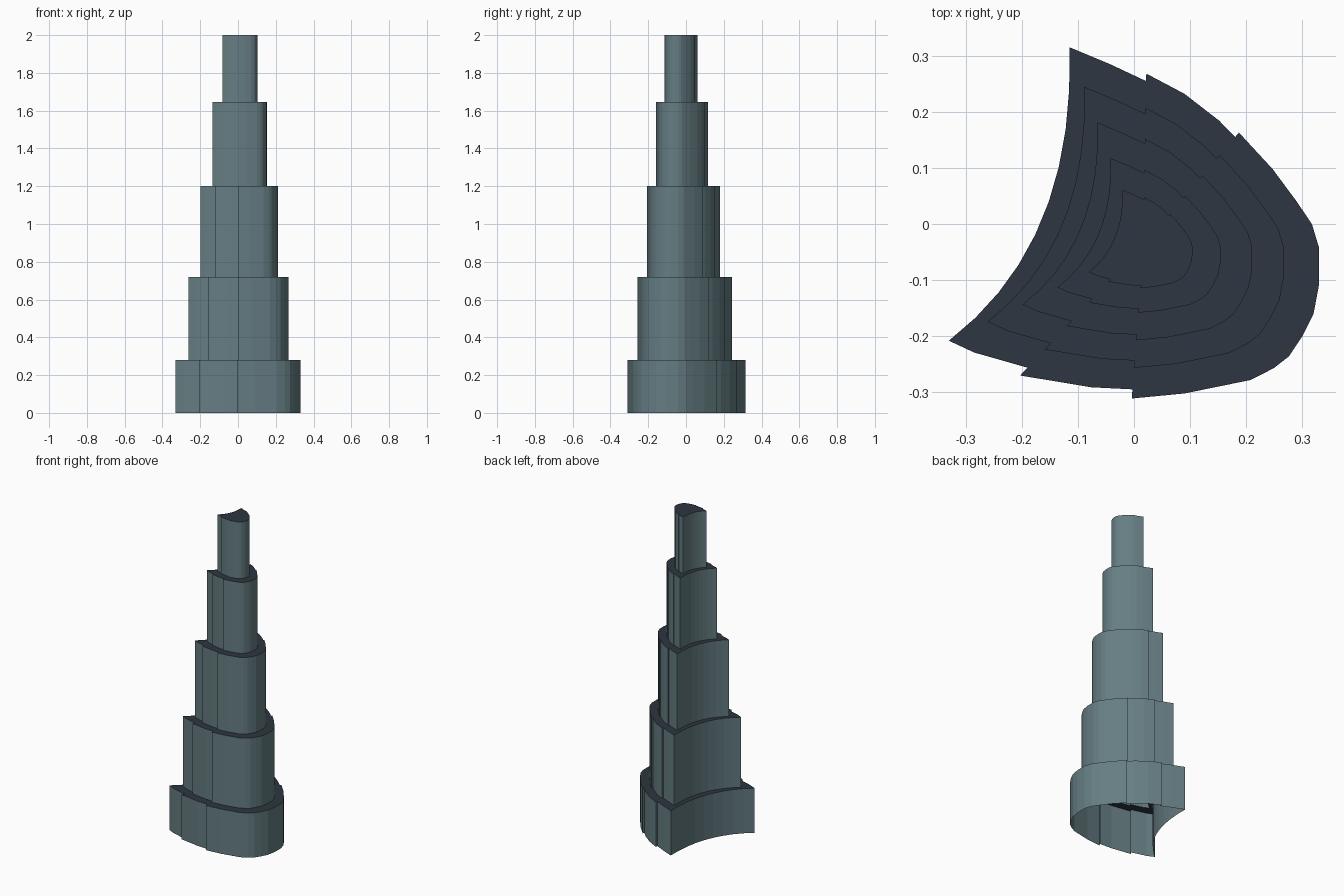
import bpy
import bmesh
from mathutils import Vector

default_cube = bpy.data.objects.get("Cube")
if default_cube:
    bpy.data.objects.remove(default_cube, do_unlink=True)


def make_material(name, colour):
    material = bpy.data.materials.new(name)
    material.use_nodes = True
    material.diffuse_color = colour
    shader = material.node_tree.nodes["Principled BSDF"]
    shader.inputs["Base Color"].default_value = colour
    return material


def curve_points(start, control, end, steps):
    """Quadratic curve, without its two end points."""
    a, b, c = Vector(start), Vector(control), Vector(end)
    result = []
    for i in range(1, steps):
        t = i / steps
        result.append(a * (1 - t) ** 2 + b * 2 * t * (1 - t) + c * t ** 2)
    return result


wall_colour = make_material("slate teal wall", (0.13, 0.205, 0.225, 1))
roof_colour = make_material("dark slate roof", (0.027, 0.037, 0.052, 1))

# Footprint: stepped convex side, clockwise from the back tip to the left tip
back_tip, side_tip = (-0.115, 0.315), (-0.33, -0.208)
footprint = [Vector(p) for p in (
    back_tip, (-0.043, 0.285), (0.021, 0.255),
    (0.022, 0.268), (0.09, 0.232), (0.152, 0.184), (0.183, 0.152),
    (0.187, 0.163), (0.247, 0.098), (0.29, 0.04), (0.317, 0),
    (0.33, -0.043), (0.33, -0.107), (0.32, -0.16), (0.3, -0.2),
    (0.276, -0.236), (0.249, -0.257), (0.208, -0.278), (0.09, -0.302),
    (-0.004, -0.311), (0.004, -0.295), (-0.076, -0.291), (-0.203, -0.27),
    (-0.19, -0.256), (-0.285, -0.229), side_tip)]
# Concave side of the footprint
footprint += curve_points(side_tip, (-0.104, -0.034), back_tip, 9)
footprint.reverse()

# Each tier: scale about the tower axis, bottom and top height
axis = Vector((0.016, -0.038))
tiers = ((1, 0, 0.28), (0.8, 0.28, 0.72), (0.62, 0.72, 1.2),
         (0.44, 1.2, 1.645), (0.28, 1.645, 2))

# One continuous shell: walls and ledges alternate, open underneath
bm = bmesh.new()
rings = []
for scale, bottom, top in tiers:
    for z in (bottom, top):
        outline = [axis + (p - axis) * scale for p in footprint]
        rings.append([bm.verts.new((p.x, p.y, z)) for p in outline])

count = len(footprint)
for level, (lower, upper) in enumerate(zip(rings, rings[1:])):
    for i in range(count):
        j = (i + 1) % count
        face = bm.faces.new((lower[i], lower[j], upper[j], upper[i]))
        face.material_index = level % 2
roof = bm.faces.new(rings[-1])
roof.material_index = 1
bm.normal_update()

mesh = bpy.data.meshes.new("tiered_tower")
bm.to_mesh(mesh)
bm.free()
mesh.materials.append(wall_colour)
mesh.materials.append(roof_colour)
tower = bpy.data.objects.new("tiered_tower", mesh)
bpy.context.collection.objects.link(tower)
